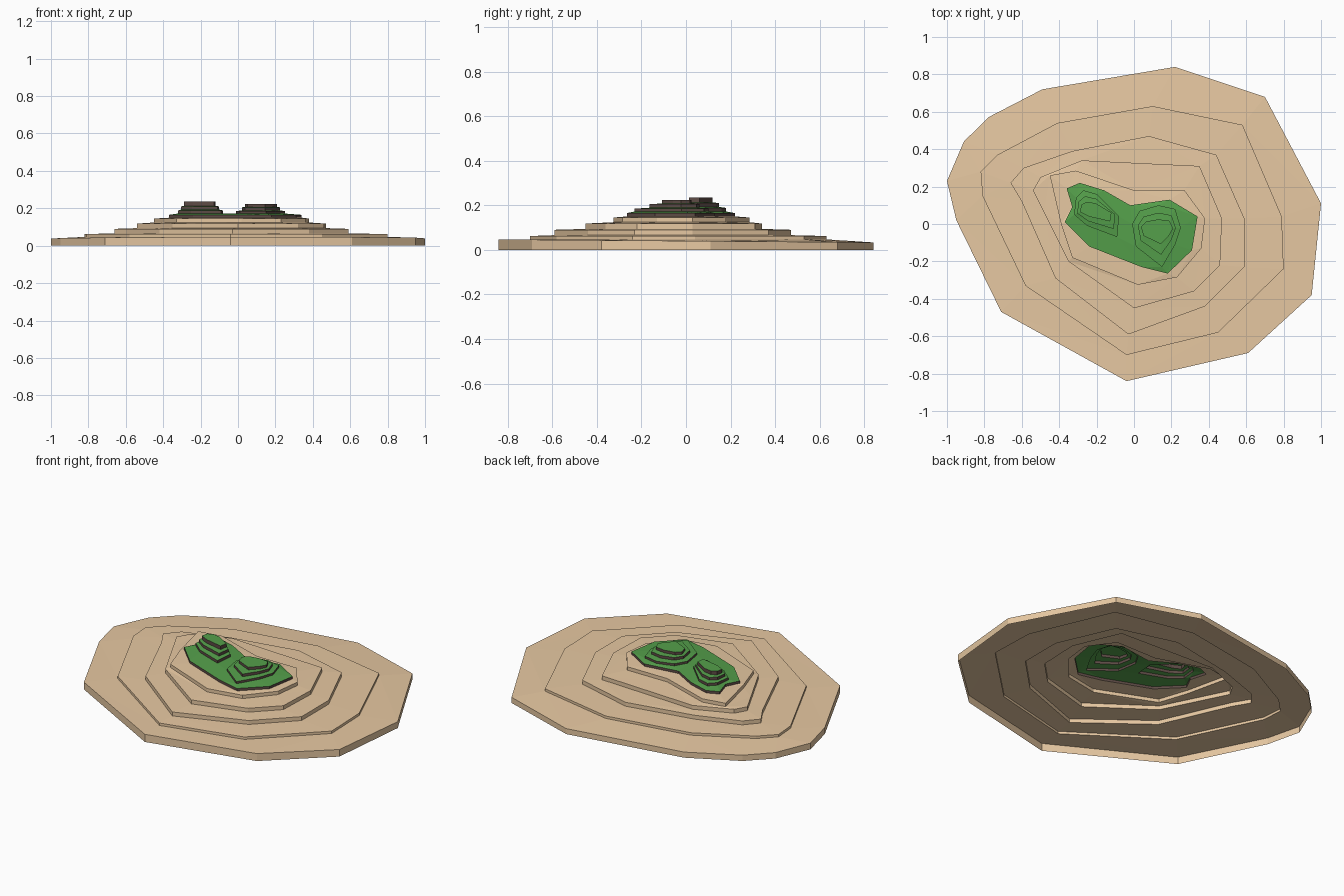
import bpy, bmesh
from mathutils import Vector

if "Cube" in bpy.data.objects:
    bpy.data.objects.remove(bpy.data.objects["Cube"])


def material(name, rgb):
    m = bpy.data.materials.new(name)
    m.diffuse_color = (*rgb, 1)
    m.use_nodes = True
    m.node_tree.nodes["Principled BSDF"].inputs["Base Color"].default_value = m.diffuse_color
    return m


sand = material("sand", (0.80, 0.58, 0.36))
grass = material("grass", (0.09, 0.35, 0.07))
soil = material("soil", (0.11, 0.07, 0.06))


def ring(bm, pts, z):
    """Closed loop of edges; z may be a number or a function of x, y."""
    vs = [bm.verts.new((x, y, z(x, y) if callable(z) else z)) for x, y in pts]
    return [bm.edges.new((vs[i - 1], vs[i])) for i in range(len(vs))], vs


def step(bm, pts, z0, z1, mat):
    """Vertical riser around an outline; returns its bottom and top edges."""
    low, a = ring(bm, pts, z0)
    top, b = ring(bm, pts, z1)
    for i in range(len(a)):
        bm.faces.new((a[i - 1], a[i], b[i], b[i - 1])).material_index = mat
    return low, top


def tread(bm, edges, mat):
    """Fill between an outer loop and the loops inside it."""
    res = bmesh.ops.triangle_fill(bm, edges=edges, use_beauty=True, normal=(0, 0, 1))
    for f in res["geom"]:
        if isinstance(f, bmesh.types.BMFace):
            f.normal_update()
            if f.normal.z < 0:
                f.normal_flip()
            f.material_index = mat


def finish(bm, name, mats):
    me = bpy.data.meshes.new(name)
    bm.to_mesh(me)
    bm.free()
    for m in mats:
        me.materials.append(m)
    bpy.context.collection.objects.link(bpy.data.objects.new(name, me))


# Contour outlines, counter-clockwise
tan = [
    [(1, .11), (.7, .68), (.22, .84), (-.49, .72), (-.78, .57), (-.91, .44), (-1, .23),
     (-.95, .02), (-.71, -.47), (-.04, -.84), (.61, -.69), (.95, -.38)],
    [(.79, .04), (.58, .53), (.1, .63), (-.41, .54), (-.73, .37), (-.82, .28),
     (-.81, .15), (-.58, -.33), (-.04, -.7), (.45, -.58), (.8, -.24)],
    [(.59, .03), (.44, .37), (.08, .47), (-.33, .39), (-.59, .3), (-.66, .22),
     (-.6, .12), (-.42, -.29), (-.03, -.59), (.38, -.44), (.59, -.23)],
    [(.47, .03), (.35, .31), (-.28, .34), (-.5, .25), (-.54, .18), (-.48, .06),
     (-.35, -.2), (0, -.45), (.32, -.36), (.46, -.22)],
    [(.38, .03), (.27, .18), (0, .18), (-.31, .285), (-.45, .26), (-.39, 0),
     (-.33, -.18), (.02, -.325), (.23, -.285), (.36, -.13)],
]
tan_z = [(0, lambda x, y: .04 - .008 * y), (.047, .062), (.066, .09), (.094, .118), (.124, .145)]
shore = [(.34, .04), (.19, .13), (-.02, .1), (-.16, .18), (-.29, .22), (-.36, .19),
         (-.33, .09), (-.37, .01), (-.24, -.12), (.04, -.23), (.18, -.265), (.31, -.14)]
left = [(-.08, .04), (-.2, .16), (-.27, .18), (-.31, .14), (-.32, .05), (-.25, -.01), (-.09, -.07)]
right = [(.25, -.02), (.22, .08), (.13, .1), (.03, .07), (-.01, 0), (.01, -.12), (.15, -.23), (.22, -.11)]

# Sand terraces
bm = bmesh.new()
steps = [step(bm, p, *z, 0) for p, z in zip(tan, tan_z)]
steps.append((ring(bm, shore, .15)[0], None))
for outer, inner in zip(steps, steps[1:]):
    tread(bm, outer[1] + inner[0], 0)
finish(bm, "sand_terraces", [sand])

# Grassy plateau with two stepped peaks
bm = bmesh.new()
plateau = step(bm, shore, .15, .165, 1)[1]
peaks = [
    (left, (-.215, .075), [(1, 1, .172, .188), (.85, .7, .193, .21), (.7, .42, .213, .235)]),
    (right, (.13, -.025), [(1, 1, .172, .185), (.78, .68, .189, .205), (.66, .4, .208, .224)]),
]
holes = []
for pts, (cx, cy), tiers in peaks:
    s = [step(bm, [(cx + (x - cx) * sx, cy + (y - cy) * sy) for x, y in pts], z0, z1, 1)
         for sx, sy, z0, z1 in tiers]
    holes += s[0][0]
    for outer, inner in zip(s, s[1:]):
        tread(bm, outer[1] + inner[0], 0)
    tread(bm, s[-1][1], 0)
tread(bm, plateau + holes, 0)
finish(bm, "grass_peaks", [grass, soil])
